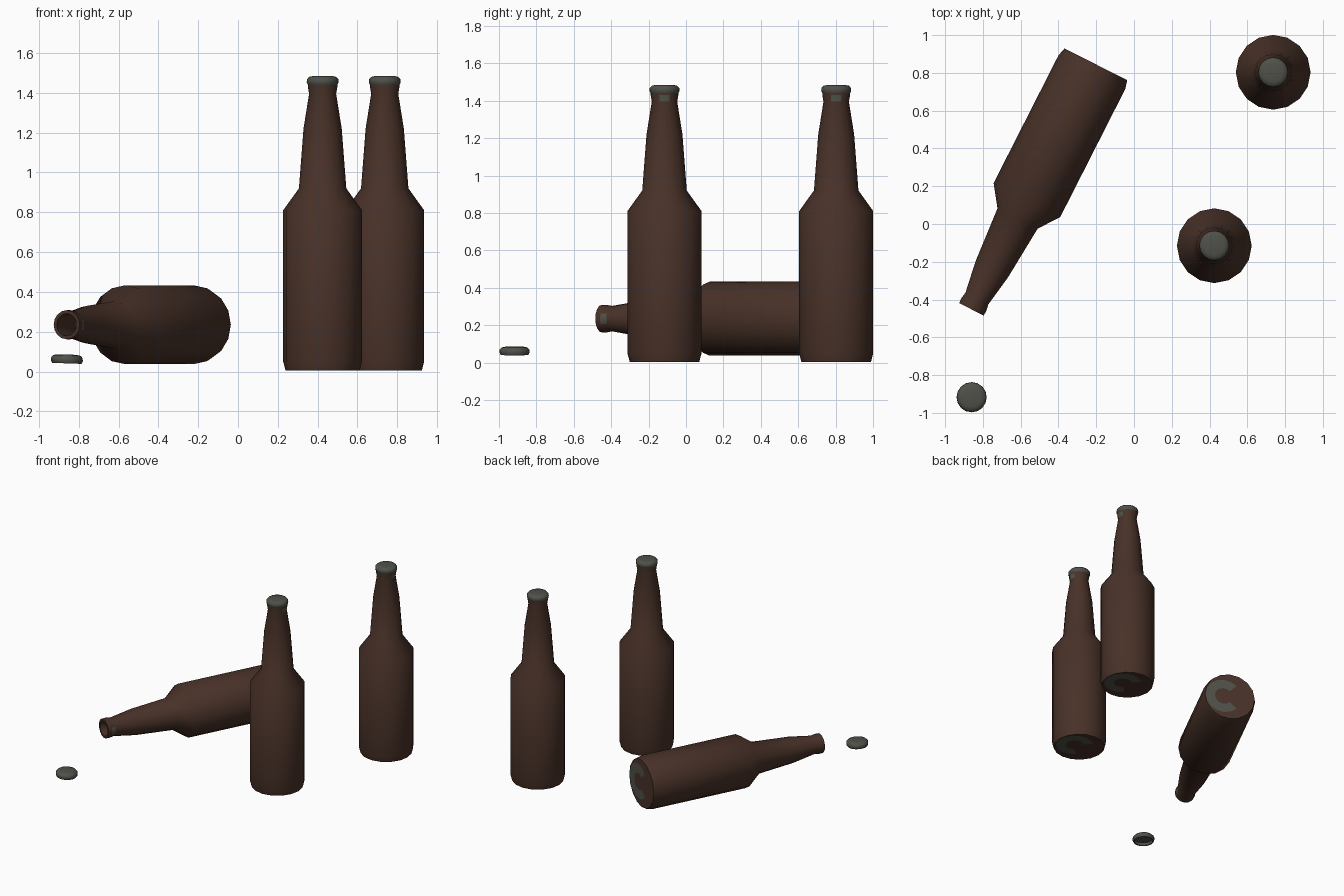
import bpy, bmesh, math
from mathutils import Matrix, Vector

if "Cube" in bpy.data.objects:
    bpy.data.objects.remove(bpy.data.objects["Cube"])

SEG = 16


def material(name, rgb):
    m = bpy.data.materials.new(name)
    m.diffuse_color = (*rgb, 1)
    m.use_nodes = True
    m.node_tree.nodes["Principled BSDF"].inputs["Base Color"].default_value = m.diffuse_color
    return m


BROWN = material("brown glass", (0.065, 0.031, 0.021))
GREY = material("grey metal", (0.078, 0.081, 0.067))


def lathe(name, profile, mats, paint=None, matrix=Matrix()):
    """Spin rings (radius, z, x offset); radius 0 closes the shape with a pole."""
    bm = bmesh.new()
    rings = []
    for r, z, dx in profile:
        if r == 0:
            rings.append([bm.verts.new((dx, 0, z))] * SEG)
        else:
            rings.append([bm.verts.new((dx + r * math.cos(math.tau * i / SEG),
                                        r * math.sin(math.tau * i / SEG), z))
                          for i in range(SEG)])
    for k in range(len(rings) - 1):
        a, b = rings[k], rings[k + 1]
        for i in range(SEG):
            j = (i + 1) % SEG
            corners = list(dict.fromkeys((a[i], a[j], b[j], b[i])))
            f = bm.faces.new(corners)
            if paint:
                f.material_index = paint(k, math.cos(math.tau * (i + 0.5) / SEG))
    bmesh.ops.recalc_face_normals(bm, faces=bm.faces)
    me = bpy.data.meshes.new(name)
    bm.to_mesh(me)
    bm.free()
    for m in mats:
        me.materials.append(m)
    ob = bpy.data.objects.new(name, me)
    bpy.context.collection.objects.link(ob)
    ob.matrix_world = matrix
    bpy.ops.object.select_all(action='DESELECT')
    ob.select_set(True)
    bpy.context.view_layer.objects.active = ob
    bpy.ops.object.shade_smooth_by_angle(angle=math.radians(42))
    return ob


# Bottle: base with offset worn ring, body, shoulder, neck, lip, hollow mouth
BOTTLE = [(0, 0.004, 0.045), (0.065, 0.004, 0.045), (0.135, 0.004, 0.045),
          (0.186, 0.004, 0), (0.198, 0.05, 0), (0.198, 0.81, 0),
          (0.119, 0.92, 0), (0.096, 1.22, 0), (0.068, 1.395, 0),
          (0.074, 1.43, 0), (0.073, 1.459, 0), (0.056, 1.459, 0),
          (0.053, 1.39, 0), (0.075, 1.22, 0), (0, 1.2, 0)]


def bottle_paint(k, c):
    # C-shaped worn patch under the base, small patch below the lip
    return int((k == 1 and c > -0.65) or (k == 8 and c > 0.9))


# Cap: rounded crown, hollow underneath
CAP = [(0, 0.045, 0), (0.05, 0.044, 0), (0.068, 0.040, 0), (0.079, 0.028, 0),
       (0.080, 0.012, 0), (0.074, 0.0, 0), (0.068, 0.003, 0),
       (0.066, 0.024, 0), (0, 0.026, 0)]

# Two standing bottles with caps
for side, x, y in (("front", 0.425, -0.115), ("back", 0.737, 0.803)):
    lathe(side + "_bottle", BOTTLE, (BROWN, GREY), bottle_paint,
          Matrix.Translation((x, y, 0)))
    lathe(side + "_bottle_cap", CAP, (GREY,), None,
          Matrix.Translation((x, y, 1.44)))

# Bottle lying on its side, mouth pointing to the front left
axis = Vector((-0.453, -0.892, 0)).normalized()
side_dir = Vector((0.892, -0.453, 0)).normalized()
rot = Matrix((side_dir, Vector((0, 0, 1)), axis)).transposed().to_4x4()
lathe("lying_bottle", BOTTLE, (BROWN, GREY), bottle_paint,
      Matrix.Translation((-0.2, 0.849, 0.235)) @ rot)

# Loose cap in front of the open mouth, slightly tilted
lathe("loose_cap", CAP, (GREY,), None,
      Matrix.Translation((-0.86, -0.917, 0.041)) @ Matrix.Rotation(math.radians(2), 4, 'Y'))
